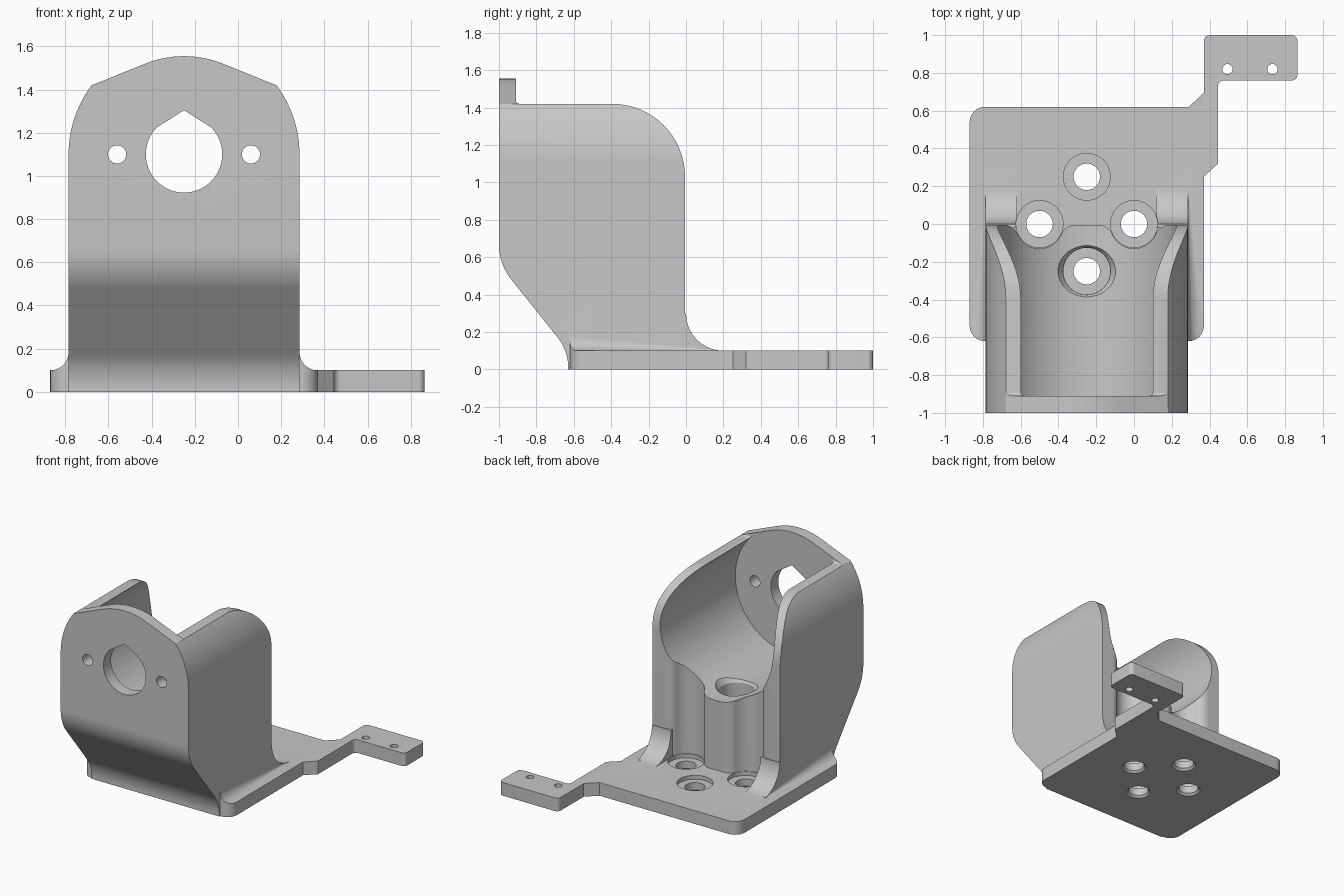
import bpy, bmesh, math
from mathutils import Vector

if "Cube" in bpy.data.objects:
    bpy.data.objects.remove(bpy.data.objects["Cube"])

CX = -0.25          # centre line of the bracket
BORE_Z = 1.10       # height of the bore axis

grey = bpy.data.materials.new("grey")
grey.diffuse_color = (0.57, 0.57, 0.57, 1)
grey.use_nodes = True
grey.node_tree.nodes["Principled BSDF"].inputs["Base Color"].default_value = grey.diffuse_color


def arc(cx, cy, r, a0, a1, n=12):
    return [(cx + r * math.cos(math.radians(a0 + (a1 - a0) * i / n)),
             cy + r * math.sin(math.radians(a0 + (a1 - a0) * i / n))) for i in range(n + 1)]


def rounded(corners, n=8):
    """Polygon from (x, y, radius) corners."""
    out = []
    for i, (x, y, r) in enumerate(corners):
        p = Vector((x, y))
        if r == 0:
            out.append((x, y))
            continue
        a = (Vector(corners[i - 1][:2]) - p).normalized()
        b = (Vector(corners[(i + 1) % len(corners)][:2]) - p).normalized()
        half = a.angle(b) / 2
        c = p + (a + b).normalized() * (r / math.sin(half))
        t0, t1 = p + a * (r / math.tan(half)) - c, p + b * (r / math.tan(half)) - c
        a0 = math.atan2(t0.y, t0.x)
        turn = (math.atan2(t1.y, t1.x) - a0 + math.pi) % (2 * math.pi) - math.pi
        out += arc(c.x, c.y, r, math.degrees(a0), math.degrees(a0 + turn), n)
    return out


def loft(name, ring0, ring1):
    """Closed solid between two rings of 3D points."""
    bm = bmesh.new()
    a = [bm.verts.new(p) for p in ring0]
    b = [bm.verts.new(p) for p in ring1]
    bm.faces.new(a)
    bm.faces.new(b)
    for i in range(len(a)):
        j = (i + 1) % len(a)
        bm.faces.new((a[i], a[j], b[j], b[i]))
    bmesh.ops.recalc_face_normals(bm, faces=bm.faces)
    me = bpy.data.meshes.new(name)
    bm.to_mesh(me)
    bm.free()
    ob = bpy.data.objects.new(name, me)
    bpy.context.collection.objects.link(ob)
    me.materials.append(grey)
    return ob


AXES = {"x": lambda p, t: (t, p[0], p[1]),
        "y": lambda p, t: (p[0], t, p[1]),
        "z": lambda p, t: (p[0], p[1], t)}


def prism(name, pts, lo, hi, axis="z"):
    f = AXES[axis]
    return loft(name, [f(p, lo) for p in pts], [f(p, hi) for p in pts])


def disc(u, v, r, n=48):
    return arc(u, v, r, 0, 360, n)[:-1]


def cone(name, x, y, r0, r1, z0, z1):
    return loft(name, [(*p, z0) for p in disc(x, y, r0)], [(*p, z1) for p in disc(x, y, r1)])


def combine(target, tool, op):
    m = target.modifiers.new(op.lower(), "BOOLEAN")
    m.operation, m.solver, m.object = op, "EXACT", tool
    bpy.context.view_layer.objects.active = target
    bpy.ops.object.modifier_apply(modifier=m.name)
    bpy.data.objects.remove(tool, do_unlink=True)


# body: side profile crossed with front profile
side = rounded([(-0.63, 0, 0), (-0.63, 0.10, 0.25), (-1.0, 0.563, 0.30), (-1.0, 1.7, 0),
                (-0.91, 1.7, 0), (-0.91, 1.42, 0.02), (-0.005, 1.42, 0.39), (-0.005, 0, 0)], 16)
body = prism("bracket", side, -1.0, 0.5, "x")
front = ([(CX - 0.535, -0.1), (CX + 0.535, -0.1)]
         + arc(CX, BORE_Z, 0.535, 0, 36.7, 14)
         + arc(CX, 1.555 - 0.485, 0.485, 68.2, 111.8, 14)
         + arc(CX, BORE_Z, 0.535, 143.3, 180, 14))
combine(body, prism("front_outline", front, -1.2, 0.2, "y"), "INTERSECT")

# round motor cavity, open to the back and top
combine(body, prism("cavity", disc(CX, BORE_Z, 0.474, 96), -0.91, 0.3, "y"), "DIFFERENCE")

# teardrop bore and two screw holes through the front wall
tear = arc(CX, BORE_Z, 0.177, 135, 405, 48) + [(CX, BORE_Z + 0.205)]
combine(body, prism("bore", tear, -1.2, -0.7, "y"), "DIFFERENCE")
for s in (-1, 1):
    combine(body, prism("motor_screw", disc(CX + s * 0.31, BORE_Z, 0.042, 32), -1.2, -0.85, "y"),
            "DIFFERENCE")

# vertical screwdriver scoops in the back face, with rounded lips
R, F = 0.125, 0.08
D = math.sqrt(R * R + 2 * R * F)
lip = math.degrees(math.atan2(F, D))
for sx in (-0.25, 0.25):
    x = CX + sx
    scoop = ([(x - D, 0.1)] + arc(x - D, -F - 0.005, F, 90, lip, 8)
             + arc(x, -0.005, R, 180 + lip, 360 - lip, 24)[1:-1]
             + arc(x + D, -F - 0.005, F, 180 - lip, 90, 8) + [(x + D, 0.1)])
    combine(body, prism("scoop", scoop, -0.1, 0.9), "DIFFERENCE")

# vertical shaft over the front base screw, with a chamfered mouth
combine(body, cone("shaft", CX, -0.25, R, R, -0.1, 0.9), "DIFFERENCE")
combine(body, cone("shaft_mouth", CX, -0.25, 0.115, 0.155, 0.595, 0.655), "DIFFERENCE")

# base plate with side arm and tab
outline = rounded([(-0.87, -0.62, 0.08), (0.37, -0.62, 0.08), (0.37, 0.25, 0), (0.445, 0.32, 0),
                   (0.445, 0.76, 0.03), (0.865, 0.76, 0.03), (0.865, 1.0, 0.03),
                   (0.37, 1.0, 0.03), (0.37, 0.695, 0), (0.29, 0.62, 0), (-0.87, 0.62, 0.08)])
base = prism("base_plate", outline, 0, 0.10)


def fillet_section(s, z0=0.05):
    """Concave corner section: distance outward, height."""
    return [(-0.02, z0), (s, z0)] + arc(s, 0.10 + s, s, 270, 180, 10) + [(-0.02, 0.10 + s)]


fillets = []
for s in (-1, 1):
    # tapering fillet along each side wall
    wall = CX + s * 0.535
    big, small = fillet_section(0.085), fillet_section(0.003)
    f = loft("side_fillet", [(wall + s * u, -0.63, z) for u, z in big],
             [(wall + s * u, 0.17, z) for u, z in small])
    combine(f, prism("plate_outline", outline, 0, 0.4), "INTERSECT")
    fillets.append(f)
    # fillet behind each side wall
    g = prism("back_fillet", fillet_section(0.2), *sorted((wall, CX + s * 0.37)), "x")
    combine(g, cone("scoop", CX + s * 0.25, 0, R, R, 0, 0.5), "DIFFERENCE")
    fillets.append(g)

combine(body, base, "UNION")
for f in fillets:
    combine(body, f, "UNION")

# base screw holes: recess, through hole, lower chamfer
for x, y in ((CX, 0.25), (CX, -0.25), (CX - 0.25, 0), (CX + 0.25, 0)):
    combine(body, cone("recess", x, y, R - 0.001, R - 0.001, 0.07, 0.13), "DIFFERENCE")
    combine(body, cone("screw_hole", x, y, 0.07, 0.07, -0.1, 0.2), "DIFFERENCE")
    combine(body, cone("hole_chamfer", x, y, 0.095, 0.065, -0.01, 0.02), "DIFFERENCE")
for x in (0.495, 0.733):
    combine(body, cone("tab_hole", x, 0.82, 0.027, 0.027, -0.1, 0.2), "DIFFERENCE")

# smooth curved faces, sharp edges kept
bpy.ops.object.select_all(action="DESELECT")
body.select_set(True)
bpy.context.view_layer.objects.active = body
bpy.ops.object.shade_smooth_by_angle(angle=math.radians(25))
